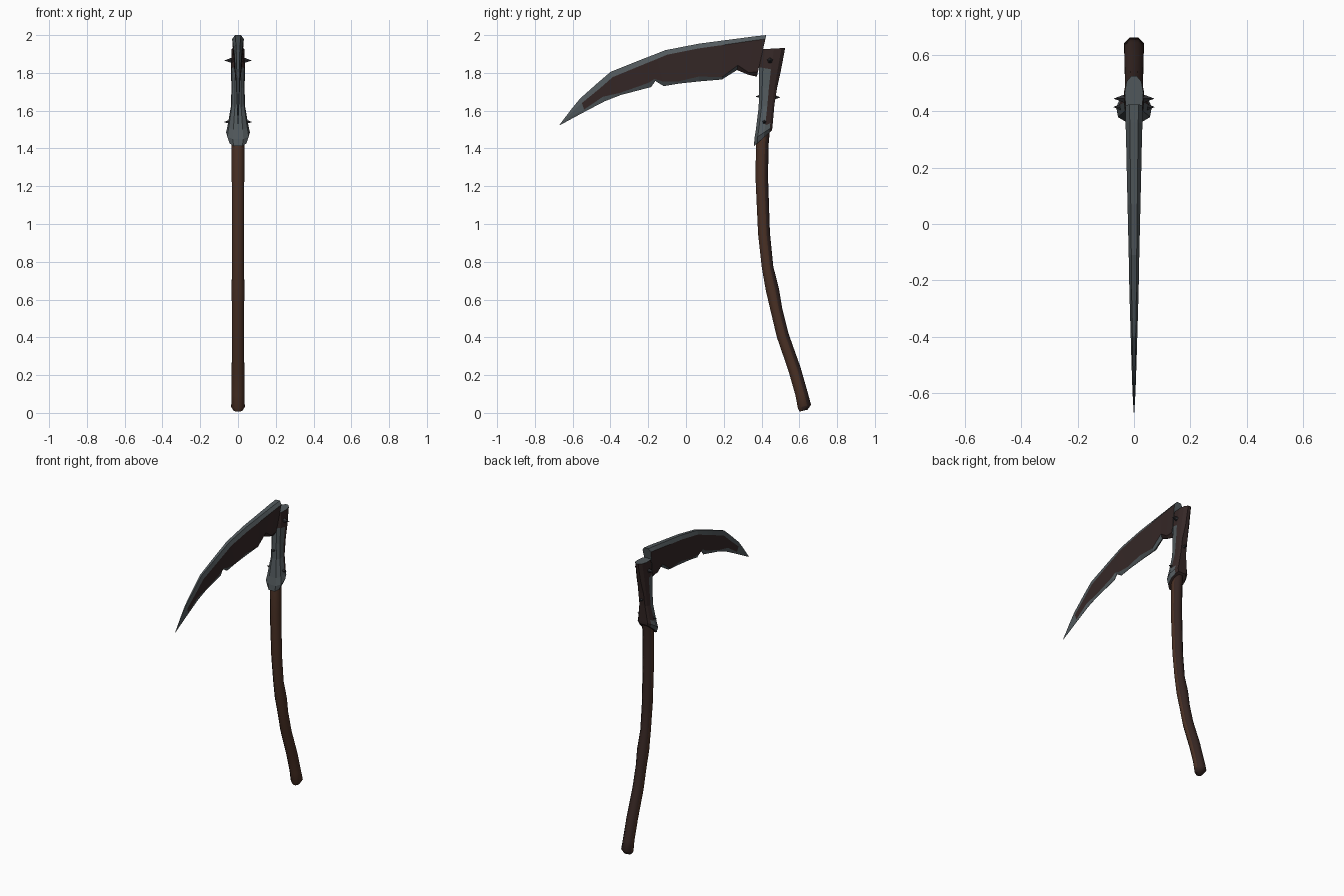
import bpy, bmesh, math
from mathutils import Vector

if "Cube" in bpy.data.objects:
    bpy.data.objects.remove(bpy.data.objects["Cube"])


def mat(name, rgb):
    m = bpy.data.materials.new(name)
    m.diffuse_color = (*rgb, 1)
    m.use_nodes = True
    m.node_tree.nodes["Principled BSDF"].inputs["Base Color"].default_value = m.diffuse_color
    return m


STEEL = mat("grey steel", (0.085, 0.102, 0.110))
RUST = mat("dark rust", (0.036, 0.021, 0.020))
WOOD = mat("brown wood", (0.068, 0.030, 0.018))
DARKWOOD = mat("dark wood", (0.036, 0.019, 0.016))
SPIKE = mat("dark iron", (0.030, 0.030, 0.034))


def loft(name, rings, mats, rule, smooth=None):
    """Skin closed rings; rule(ring index, side index, face) gives the material."""
    bm = bmesh.new()
    vs = [[bm.verts.new(p) for p in r] for r in rings]
    n = len(rings[0])
    made = []
    for i in range(len(vs) - 1):
        for j in range(n):
            k = (j + 1) % n
            made.append((bm.faces.new((vs[i][j], vs[i][k], vs[i + 1][k], vs[i + 1][j])), i, j))
    made.append((bm.faces.new(vs[0][::-1]), -1, 0))
    made.append((bm.faces.new(vs[-1]), len(vs), 0))
    bmesh.ops.recalc_face_normals(bm, faces=bm.faces)
    bm.normal_update()
    for f, i, j in made:
        f.material_index = rule(i, j, f)
    me = bpy.data.meshes.new(name)
    bm.to_mesh(me)
    bm.free()
    for m in mats:
        me.materials.append(m)
    ob = bpy.data.objects.new(name, me)
    bpy.context.collection.objects.link(ob)
    if smooth:
        bpy.ops.object.select_all(action='DESELECT')
        ob.select_set(True)
        bpy.context.view_layer.objects.active = ob
        bpy.ops.object.shade_smooth_by_angle(angle=math.radians(smooth))
    return ob


# Crooked wooden handle: (y, z, radius) along the centre line
path = [(0.622, 0.012, 0.024), (0.627, 0.035, 0.039), (0.612, 0.10, 0.036), (0.575, 0.23, 0.036),
        (0.512, 0.41, 0.035), (0.478, 0.55, 0.034), (0.458, 0.65, 0.038), (0.432, 0.77, 0.033),
        (0.413, 0.95, 0.034), (0.401, 1.25, 0.036), (0.404, 1.42, 0.036), (0.415, 1.52, 0.034)]
rings = []
for i, (y, z, r) in enumerate(path):
    a, b = path[max(i - 1, 1)], path[min(max(i + 1, 2), len(path) - 1)]
    t = Vector((0, b[0] - a[0], b[1] - a[1])).normalized()
    side = Vector((0, t.z, -t.y))
    rings.append([Vector((r * math.cos(q), y, z)) + side * r * math.sin(q)
                  for q in (math.radians(45 * k + 22.5) for k in range(8))])
loft("handle", rings, [WOOD, DARKWOOD],
     lambda i, j, f: 1 if f.normal.y > 0.1 or i < 0 else 0, smooth=50)

# Metal sleeve: (front y, z), (back y, z), half width
sleeve = [((0.36, 1.412), (0.455, 1.495), 0.050), ((0.362, 1.45), (0.458, 1.515), 0.063),
          ((0.370, 1.50), (0.460, 1.54), 0.055), ((0.385, 1.62), (0.468, 1.63), 0.037),
          ((0.386, 1.72), (0.482, 1.72), 0.035), ((0.386, 1.83), (0.502, 1.81), 0.037),
          ((0.395, 1.925), (0.525, 1.932), 0.033)]
rings = []
for n, (f, b, w) in enumerate(sleeve):
    back = 0.3 if n > 4 else 0.55
    shape = [(0, .45), (.18, .9), (.55, 1), (.85, .8), (1, back)]
    ring = [(w * s, f[0] + (b[0] - f[0]) * t, f[1] + (b[1] - f[1]) * t) for t, s in shape]
    ring += [(-x, y, z) for x, y, z in reversed(ring)]
    rings.append(ring)


def sleeve_rule(i, j, f):
    if i == len(sleeve):
        return 0                       # top cap
    if i < 0 or i == 5:
        return 1                       # underside and top collar
    if j in (3, 4, 5):
        return 1                       # back strip
    return 1 if j in (2, 6) and i > 1 else 0


loft("sleeve", rings, [STEEL, RUST], sleeve_rule)

# Blade: spine (y, z), cutting edge (y, z), half thickness
blade = [((-0.67, 1.525), (-0.668, 1.523), 0.001), ((-0.605, 1.61), (-0.60, 1.56), 0.005),
         ((-0.56, 1.665), (-0.535, 1.595), 0.007), ((-0.47, 1.745), (-0.43, 1.65), 0.010),
         ((-0.40, 1.805), (-0.345, 1.683), 0.012), ((-0.27, 1.857), (-0.185, 1.725), 0.016),
         ((-0.22, 1.877), (-0.162, 1.757), 0.017), ((-0.16, 1.90), (-0.118, 1.73), 0.018),
         ((-0.11, 1.92), (-0.04, 1.743), 0.019), ((0.07, 1.955), (0.07, 1.755), 0.023),
         ((0.20, 1.972), (0.19, 1.765), 0.026), ((0.30, 1.985), (0.27, 1.815), 0.028),
         ((0.36, 1.993), (0.33, 1.79), 0.030), ((0.425, 2.0), (0.375, 1.78), 0.031)]
rings = []
for i, (u, l, w) in enumerate(blade):
    u, l = Vector((0, *u)), Vector((0, *l))
    size = (u - l).length
    top = min(0.034 - 0.001 * i, size * 0.35) / size
    low = 1 - min(0.012 + 0.014 * (i % 2), size * 0.25) / size
    ring = [Vector((x, 0, 0)) + u.lerp(l, t)
            for x, t in ((w * .5, 0), (w, top), (w * .6, low), (w * .06, 1))]
    rings.append(ring + [Vector((-p.x, p.y, p.z)) for p in reversed(ring)])


def blade_rule(i, j, f):
    if j in (1, 5) and i >= 2:
        return 1                       # rusty cheeks
    return 1 if j in (2, 3, 4) and i >= 11 else 0


loft("blade", rings, [STEEL, RUST], blade_rule)


# Four-sided spikes around the sleeve
def spike(name, pos, direction):
    bpy.ops.mesh.primitive_cone_add(vertices=5, radius1=0.018, radius2=0, depth=0.045, location=pos)
    ob = bpy.context.object
    ob.name = name
    ob.rotation_euler = Vector(direction).to_track_quat('Z', 'Y').to_euler()
    ob.data.materials.append(SPIKE)


for s in (-1, 1):
    label = "right" if s > 0 else "left"
    spike("upper_spike_" + label, (s * 0.050, 0.445, 1.865), (s, 0, 0))
    spike("lower_spike_" + label, (s * 0.052, 0.415, 1.54), (s, 0, 0))
spike("front_spike", (0, 0.390, 1.675), (0, -1, 0))
spike("back_spike", (0, 0.478, 1.67), (0, 1, 0))
